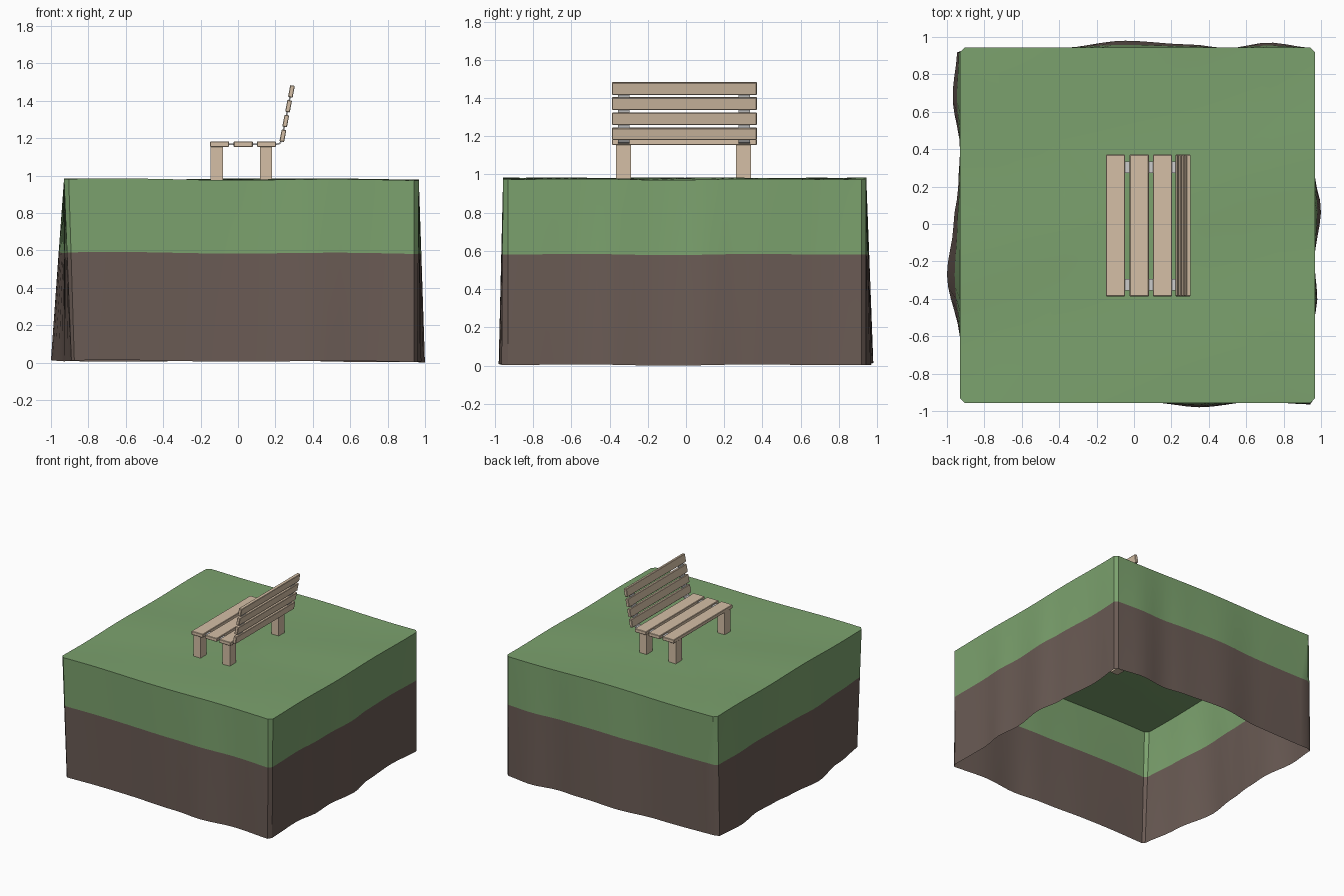
import bpy, bmesh, math
from mathutils import Vector, Matrix

if "Cube" in bpy.data.objects:
    bpy.data.objects.remove(bpy.data.objects["Cube"])


def material(name, rgb):
    m = bpy.data.materials.new(name)
    m.diffuse_color = (*rgb, 1)
    m.use_nodes = True
    m.node_tree.nodes["Principled BSDF"].inputs["Base Color"].default_value = m.diffuse_color
    return m


grass = material("grass", (0.2, 0.36, 0.155))
soil = material("soil", (0.145, 0.105, 0.09))
wood = material("wood", (0.66, 0.52, 0.38))


def make_object(name, bm, mats):
    me = bpy.data.meshes.new(name)
    bm.to_mesh(me)
    bm.free()
    ob = bpy.data.objects.new(name, me)
    bpy.context.collection.objects.link(ob)
    for m in mats:
        me.materials.append(m)
    return ob


def board(name, center, size, tilt=0.0, bevel=0.003):
    bm = bmesh.new()
    bmesh.ops.create_cube(bm, size=1, matrix=Matrix.Diagonal((*size, 1)))
    if bevel:
        bmesh.ops.bevel(bm, geom=bm.edges[:], offset=bevel, segments=1, affect='EDGES')
    bm.transform(Matrix.Translation(center) @ Matrix.Rotation(tilt, 4, 'Y'))
    return make_object(name, bm, [wood])


def wavy(knots, t):
    for (a, va), (b, vb) in zip(knots, knots[1:]):
        if t <= b:
            u = max(0, (t - a) / (b - a))
            return va + (vb - va) * u * u * (3 - 2 * u)
    return knots[-1][1]


# Ground block: straight top edge, irregular foot, open underneath
X0, X1, Y0, Y1, R = -0.93, 0.967, -0.957, 0.943, 0.025
front = [(-.93, -.95), (-.3, -.94), (.1, -.955), (.35, -.98), (.65, -.95), (.97, -.965)]
right = [(-.96, .96), (-.6, .95), (-.4, .98), (-.2, .965), (.08, 1), (.27, .965), (.65, .94), (.94, .965)]
back = [(-.93, .93), (-.4, .94), (-.05, .98), (.3, .96), (.5, .94), (.72, .97), (.97, .94)]
left = [(-.96, -.89), (-.63, -.93), (-.27, -1), (0, -.965), (.2, -.94), (.4, -.93), (.68, -.97), (.94, -.945)]
N = 28
top, foot = [], []
for side in range(4):
    for i in range(N + 1):
        u = i / N if side < 2 else 1 - i / N
        x = X0 + R + (X1 - X0 - 2 * R) * u
        y = Y0 + R + (Y1 - Y0 - 2 * R) * u
        if side == 0:
            top.append((x, Y0)); foot.append((x, wavy(front, x)))
        elif side == 1:
            top.append((X1, y)); foot.append((wavy(right, y), y))
        elif side == 2:
            top.append((x, Y1)); foot.append((x, wavy(back, x)))
        else:
            top.append((X0, y)); foot.append((wavy(left, y), y))
# pull the narrow front-left corner of the foot inward
for i in range(4):
    foot[i] = (foot[i][0] + 0.03 * (1 - i / 4), foot[i][1])


def ripple(x, y):
    return 0.004 * math.sin(5 * x + 1.3 * y) + 0.003 * math.sin(7 * y - 2 * x + 1)


bm = bmesh.new()


def ring(k, z, s=1.0):
    vs = []
    for (tx, ty), (fx, fy) in zip(top, foot):
        x, y = (tx + (fx - tx) * k) * s, (ty + (fy - ty) * k) * s
        vs.append(bm.verts.new((x, y, z + ripple(x, y))))
    return vs


rings = [ring(1, 0.007), ring(0.41, 0.585), ring(0, 0.978)]
rings += [ring(0, 0.978, s) for s in (0.8, 0.6, 0.4, 0.2)]
count = len(top)
for level, (a, b) in enumerate(zip(rings, rings[1:])):
    for i in range(count):
        j = (i + 1) % count
        f = bm.faces.new((a[i], a[j], b[j], b[i]))
        f.material_index = 1 if level == 0 else 0
bm.faces.new(rings[-1])
ground = make_object("ground_block", bm, [grass, soil])
bpy.context.view_layer.objects.active = ground
ground.select_set(True)
bpy.ops.object.shade_smooth_by_angle(angle=math.radians(30))

# Bench legs, sunk slightly into the ground
for i, x in enumerate((-0.113, 0.15)):
    for j, y in enumerate((-0.327, 0.301)):
        board(f"leg_{i}_{j}", (x, y, 1.045), (0.066, 0.078, 0.23), bevel=0)

# Seat slats
YC, LENGTH = -0.008, 0.757
for i, x in enumerate((-0.098, 0.028, 0.152)):
    board(f"seat_slat_{i}", (x, YC, 1.168), (0.102, LENGTH, 0.029))

# Backrest slats, leaning back
for i in range(4):
    board(f"back_slat_{i}", (0.24 + 0.0152 * i, YC, 1.213 + 0.079 * i),
          (0.025, LENGTH, 0.064), tilt=0.19)

# Metal straps bent from the seat up the backrest
path = [(-0.13, 1.167), (0.205, 1.167), (0.223, 1.172), (0.232, 1.185), (0.287, 1.465)]
for n, y in enumerate((-0.325, 0.304)):
    bm = bmesh.new()
    rows = []
    for i, (x, z) in enumerate(path):
        a, b = path[max(i - 1, 0)], path[min(i + 1, len(path) - 1)]
        d = Vector((b[0] - a[0], b[1] - a[1])).normalized() * 0.004
        rows.append([bm.verts.new((x - d.y * s, y + w, z + d.x * s))
                     for s, w in ((1, -.03), (1, .03), (-1, .03), (-1, -.03))])
    for a, b in zip(rows, rows[1:]):
        for i in range(4):
            j = (i + 1) % 4
            bm.faces.new((a[i], a[j], b[j], b[i]))
    bm.faces.new(rows[0])
    bm.faces.new(rows[-1])
    bmesh.ops.recalc_face_normals(bm, faces=bm.faces[:])
    make_object(f"strap_{n}", bm, [])
